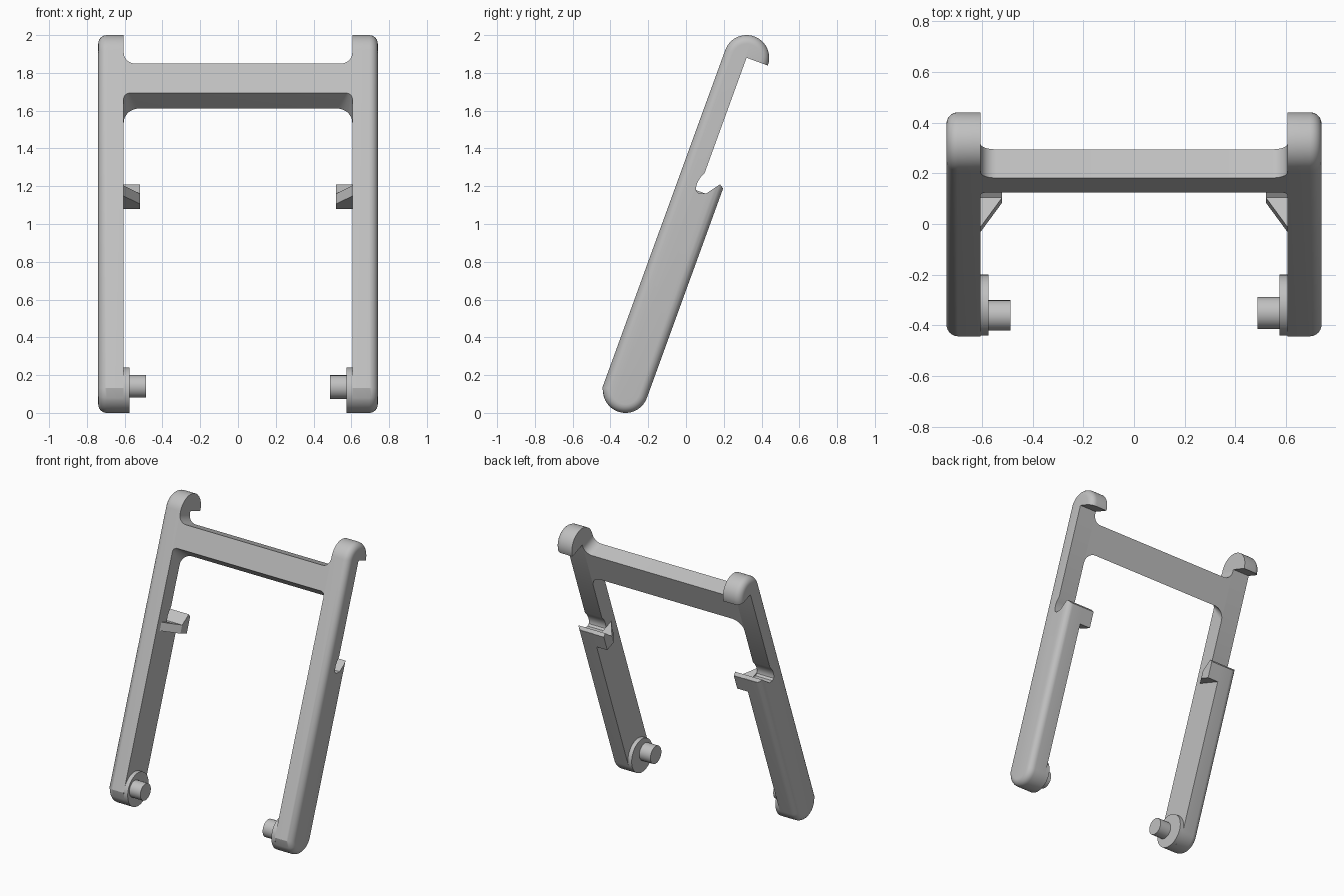
import bpy, bmesh
from math import sin, cos, pi, radians
from mathutils import Vector

if "Cube" in bpy.data.objects:
    bpy.data.objects.remove(bpy.data.objects["Cube"])

grey = bpy.data.materials.new("plain grey")
grey.use_nodes = True
grey.diffuse_color = (0.53, 0.53, 0.53, 1)
grey.node_tree.nodes["Principled BSDF"].inputs["Base Color"].default_value = grey.diffuse_color

TILT = radians(20)
LENGTH = 1.873      # pivot centre to hook centre
R = 0.12            # half the leg depth
INNER, OUTER = 0.605, 0.74


def place(x, u, v):
    """x across, u up along the tilted leg, v through its depth."""
    return Vector((x, -0.32 + u * sin(TILT) + v * cos(TILT),
                   0.12 + u * cos(TILT) - v * sin(TILT)))


def loft(name, loop_a, loop_b, bevel=0):
    """Solid between two matching loops of (x, u, v); rounds the rim of loop_b."""
    bm = bmesh.new()
    a = [bm.verts.new(place(*p)) for p in loop_a]
    b = [bm.verts.new(place(*p)) for p in loop_b]
    bm.faces.new(a)
    cap = bm.faces.new(b)
    for i in range(len(a)):
        j = (i + 1) % len(a)
        bm.faces.new((a[i], a[j], b[j], b[i]))
    bmesh.ops.recalc_face_normals(bm, faces=bm.faces)
    if bevel:
        bmesh.ops.bevel(bm, geom=list(cap.edges), offset=bevel, segments=6,
                        profile=0.5, affect='EDGES', clamp_overlap=True)
    mesh = bpy.data.meshes.new(name)
    bm.to_mesh(mesh)
    bm.free()
    mesh.materials.append(grey)
    obj = bpy.data.objects.new(name, mesh)
    bpy.context.collection.objects.link(obj)
    return obj


def prism(name, profile, x0, x1, bevel=0):
    return loft(name, [(x0, u, v) for u, v in profile],
                [(x1, u, v) for u, v in profile], bevel)


def activate(obj):
    bpy.ops.object.select_all(action='DESELECT')
    obj.select_set(True)
    bpy.context.view_layer.objects.active = obj


def smooth(obj):
    activate(obj)
    bpy.ops.object.shade_smooth_by_angle(angle=radians(30))


def arc(cu, cv, r, start, end, n):
    steps = [radians(start + (end - start) * i / n) for i in range(n + 1)]
    return [(cu + r * sin(t), cv + r * cos(t)) for t in steps]


# Leg outline: rounded top, rounded foot with a slight front corner
leg_profile = (arc(LENGTH, 0, R, 0, 180, 24) + [(-0.03, -R)]
               + arc(0, 0, R, 220, 360, 20))
# Recess behind the upper leg, ending in a notch with a raised lip
recess = [(LENGTH, 0), (LENGTH, 0.3), (1.18, 0.3), (1.18, 0.118), (1.195, 0.097),
          (1.123, 0.044), (1.112, 0.01), (1.118, -0.008), (1.134, -0.017),
          (1.164, -0.019), (1.19, -0.014), (1.224, 0)]
# Catch: at the leg it reaches further forward than at its free end
catch = [(1.065, 0.12), (1.18, 0.12), (1.195, 0.097), (1.123, 0.044)]

for side, s, pin_v, pin_r in (("left", 1, -0.035, 0.063), ("right", -1, -0.045, 0.06)):
    leg = prism(side + "_leg", leg_profile, s * INNER, s * OUTER, 0.045)
    cutter = prism("cutter", recess, s * 0.5, s * 0.9)
    cutter.hide_render = True
    activate(leg)
    mod = leg.modifiers.new("recess", 'BOOLEAN')
    mod.operation = 'DIFFERENCE'
    mod.solver = 'EXACT'
    mod.object = cutter
    bpy.ops.object.modifier_apply(modifier=mod.name)
    bpy.data.objects.remove(cutter)
    smooth(leg)

    # Catch wedge on the inner face
    near = catch + [(1.123, -0.08), (1.065, -0.08)]
    far = catch + [(1.123, 0.043), (1.065, 0.043)]
    loft(side + "_catch", [(s * INNER, u, v) for u, v in near],
         [(s * 0.52, u, v) for u, v in far])

    # Pivot disc and pin at the foot
    disc = prism(side + "_pivot_disc", arc(0, 0, R, 0, 352.5, 47), s * INNER, s * 0.575)
    pin = prism(side + "_pivot_pin", arc(0.005, pin_v, pin_r, 0, 345, 23),
                s * 0.58, s * 0.487)
    smooth(disc)
    smooth(pin)


# Crossbar: filleted into both legs, underside slanting down to the back
def bar_outline(bottom, fillet, v):
    half = []
    top, top_r, n = 1.797, 0.06, 8
    for i in range(n + 1):
        t = pi / 2 * i / n
        half.append((INNER - fillet * (1 - sin(t)), bottom - fillet * (1 - cos(t)), v))
    for i in range(n + 1):
        t = pi / 2 * i / n
        half.append((INNER - top_r * (1 - cos(t)), top + top_r * (1 - sin(t)), v))
    return half + [(-x, u, w) for x, u, w in reversed(half)]


bar = loft("crossbar", bar_outline(1.63, 0.03, -R), bar_outline(1.587, 0.08, 0))
smooth(bar)
